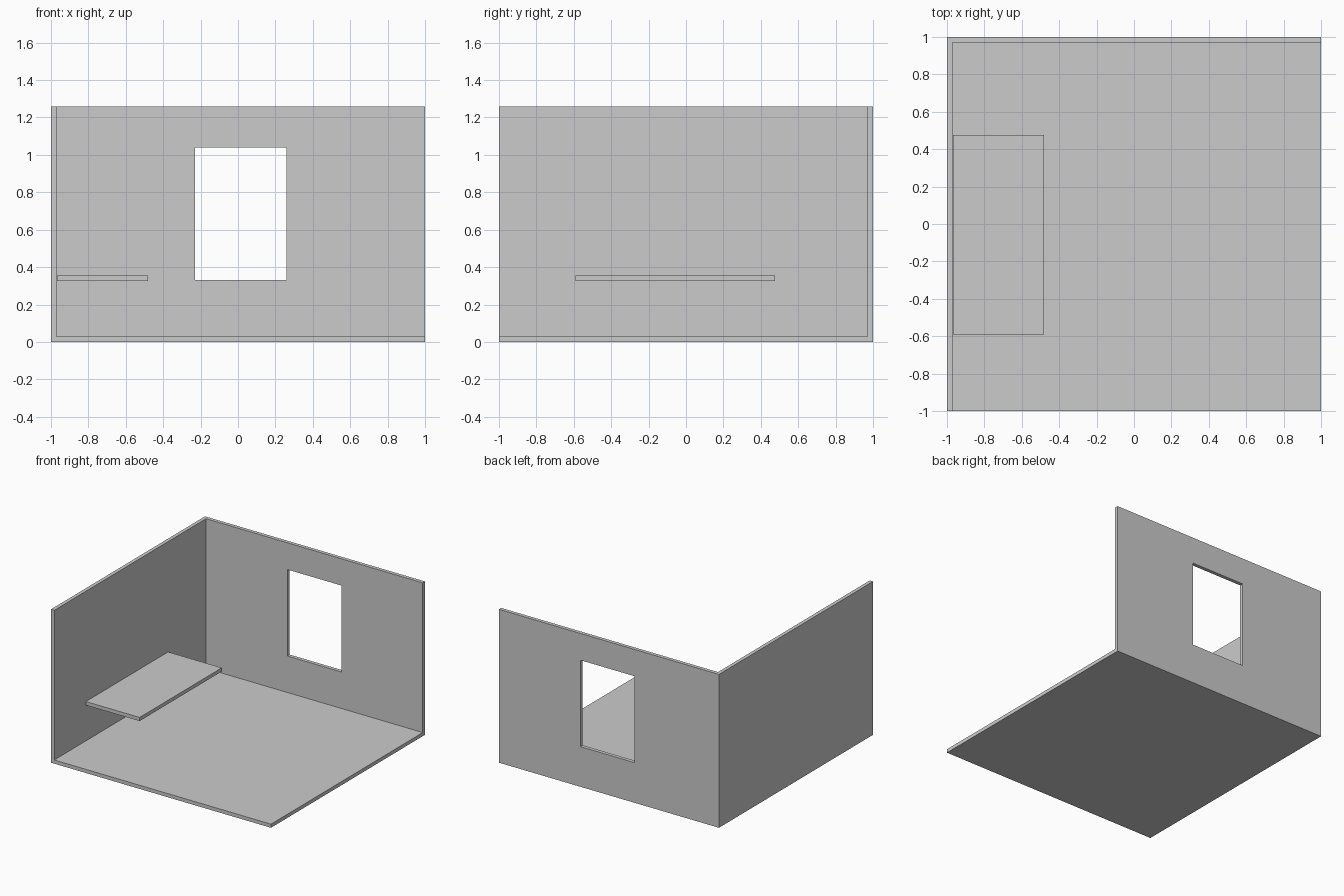
import bpy
from mathutils import Vector

if "Cube" in bpy.data.objects:
    bpy.data.objects.remove(bpy.data.objects["Cube"])

H = 1.26   # wall height
T = 0.03   # wall, floor and shelf thickness


def box(name, lo, hi):
    lo, hi = Vector(lo), Vector(hi)
    bpy.ops.mesh.primitive_cube_add(size=1, location=(lo + hi) / 2)
    ob = bpy.context.object
    ob.name = ob.data.name = name
    ob.scale = hi - lo
    bpy.ops.object.transform_apply(location=False, rotation=False, scale=True)
    return ob


def cut(target, cutter):
    mod = target.modifiers.new(cutter.name, 'BOOLEAN')
    mod.operation = 'DIFFERENCE'
    mod.solver = 'EXACT'
    mod.object = cutter
    bpy.context.view_layer.objects.active = target
    bpy.ops.object.modifier_apply(modifier=mod.name)
    bpy.data.objects.remove(cutter)


# Room shell: floor, left wall and back wall in one piece
room = box("room_shell", (-1, -1, 0), (1, 1, H))
cut(room, box("room_cutter", (-1 + T, -2, T), (2, 1 - T, H + 1)))

# Window opening through the back wall
cut(room, box("window_cutter", (-0.23, 0.8, 0.33), (0.26, 1.2, 1.04)))

# Shelf on the left wall
box("wall_shelf", (-0.968, -0.592, 0.325), (-0.48, 0.475, 0.355))
